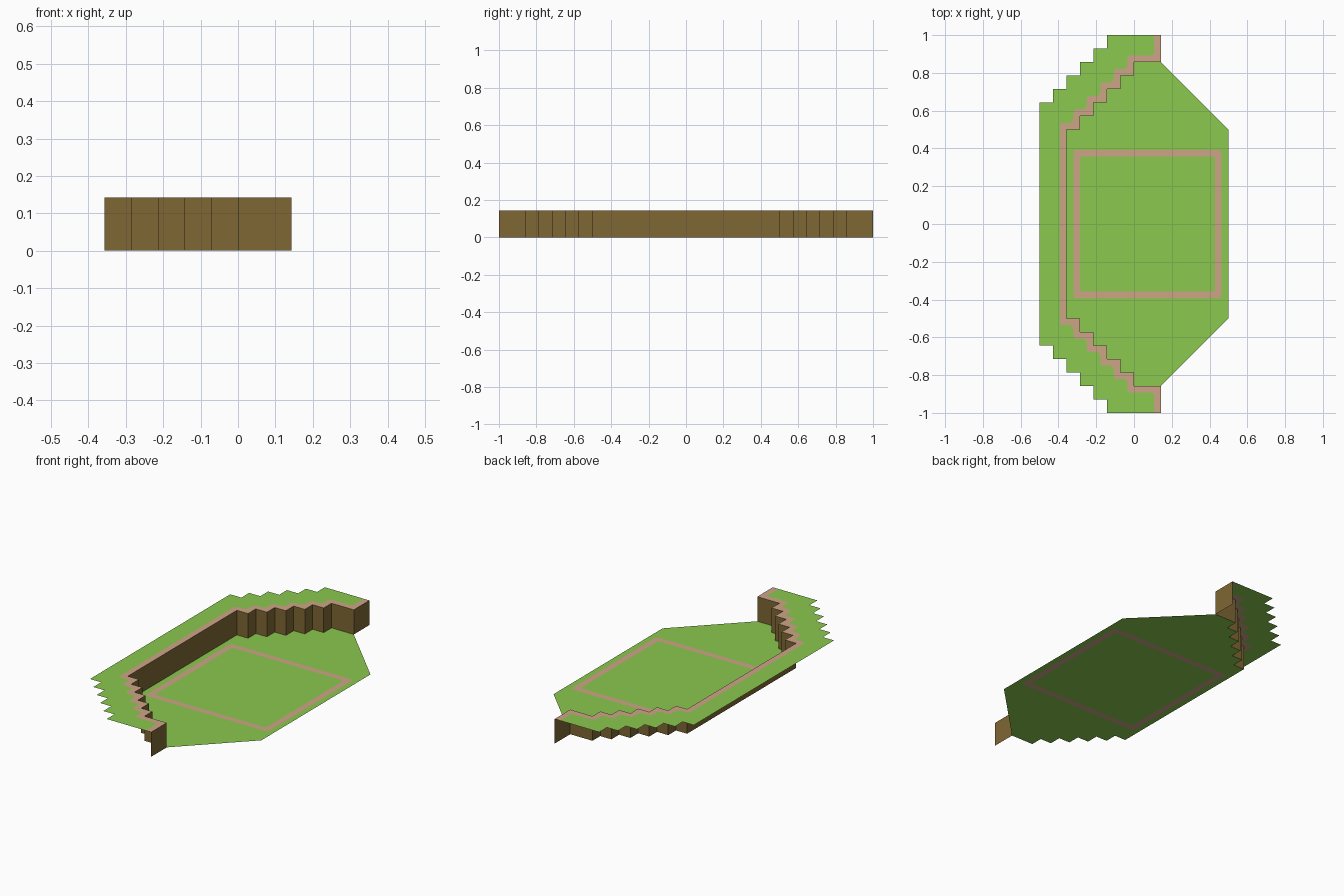
import bpy
from mathutils import Vector
from mathutils.geometry import tessellate_polygon

if "Cube" in bpy.data.objects:
    bpy.data.objects.remove(bpy.data.objects["Cube"])

U = 1 / 14          # layout unit
TOP = 2             # plateau height in units


def material(name, rgb):
    m = bpy.data.materials.new(name)
    m.diffuse_color = (*rgb, 1)
    m.use_nodes = True
    m.node_tree.nodes["Principled BSDF"].inputs["Base Color"].default_value = m.diffuse_color
    return m


GRASS = material("grass green", (0.258, 0.578, 0.080))
PATH = material("path tan", (0.617, 0.376, 0.242))
EARTH = material("earth brown", (0.209, 0.136, 0.034))


def make_object(name, verts, faces, mat):
    me = bpy.data.meshes.new(name)
    me.from_pydata([tuple(c * U for c in v) for v in verts], [], faces)
    me.materials.append(mat)
    ob = bpy.data.objects.new(name, me)
    bpy.context.collection.objects.link(ob)
    return ob


def sheet(name, loops, z, mat):
    """Flat upward-facing sheet; loops after the first are holes."""
    loops = [[Vector((x, y, z)) for x, y in lp] for lp in loops]
    verts = [v for lp in loops for v in lp]
    faces = []
    for a, b, c in tessellate_polygon(loops):
        up = (verts[b] - verts[a]).cross(verts[c] - verts[a]).z
        faces.append((a, b, c) if up > 0 else (a, c, b))
    return make_object(name, verts, faces, mat)


def mirrored(half):
    """Complete a +y half line (running outward) with its -y twin."""
    return [(x, -y) for x, y in reversed(half)] + half


def rounded(pts, r, closed=False, n=3):
    """Round the corners of a line or loop with short curves."""
    out = []
    for i, p in enumerate(pts):
        if not closed and i in (0, len(pts) - 1):
            out.append(p)
            continue
        p = Vector(p)
        a = p + (Vector(pts[i - 1]) - p).normalized() * r
        b = p + (Vector(pts[(i + 1) % len(pts)]) - p).normalized() * r
        for k in range(n + 1):
            t = k / n
            out.append(tuple(a * (1 - t) ** 2 + p * 2 * t * (1 - t) + b * t * t))
    return out


def stairs(x, y, steps):
    """Zigzag running diagonally outward in unit steps."""
    pts = [(x, y)]
    for k in range(steps):
        pts += [(x + k + 1, y + k), (x + k + 1, y + k + 1)]
    return pts


def rect(cx, half):
    return [(cx - half, -half), (cx + half, -half), (cx + half, half), (cx - half, half)]


# Guide lines: cliff edge, inner edge of the path along it, plateau rim
cliff = mirrored(stairs(-5, 7, 5) + [(2, 12), (2, 14)])
path_edge = mirrored(stairs(-5.5, 7.5, 5) + [(1.5, 12.5), (1.5, 14)])
path_edge = rounded(path_edge, 0.3)
rim = mirrored(stairs(-7, 9, 5))

# Cliff wall
n = len(cliff)
make_object("cliff_wall",
            [(x, y, 0) for x, y in cliff] + [(x, y, TOP) for x, y in cliff],
            [(i + 1, i, i + n, i + n + 1) for i in range(n - 1)], EARTH)

# Upper plateau: path strip along the edge and grass behind it
sheet("plateau_path", [cliff + path_edge[::-1]], TOP, PATH)
sheet("plateau_grass", [path_edge + rim[::-1]], TOP, GRASS)

# Lower ground with an inlaid square path
ring_out = rounded(rect(1, 5.5), 0.3, True)
ring_in = rounded(rect(1, 5), 0.2, True)
ground = cliff[1:-1] + [(7, 7), (7, -7)]
sheet("ground_grass", [ground, ring_out], 0, GRASS)
sheet("ground_path", [ring_out, ring_in], 0, PATH)
sheet("ground_centre", [ring_in], 0, GRASS)
